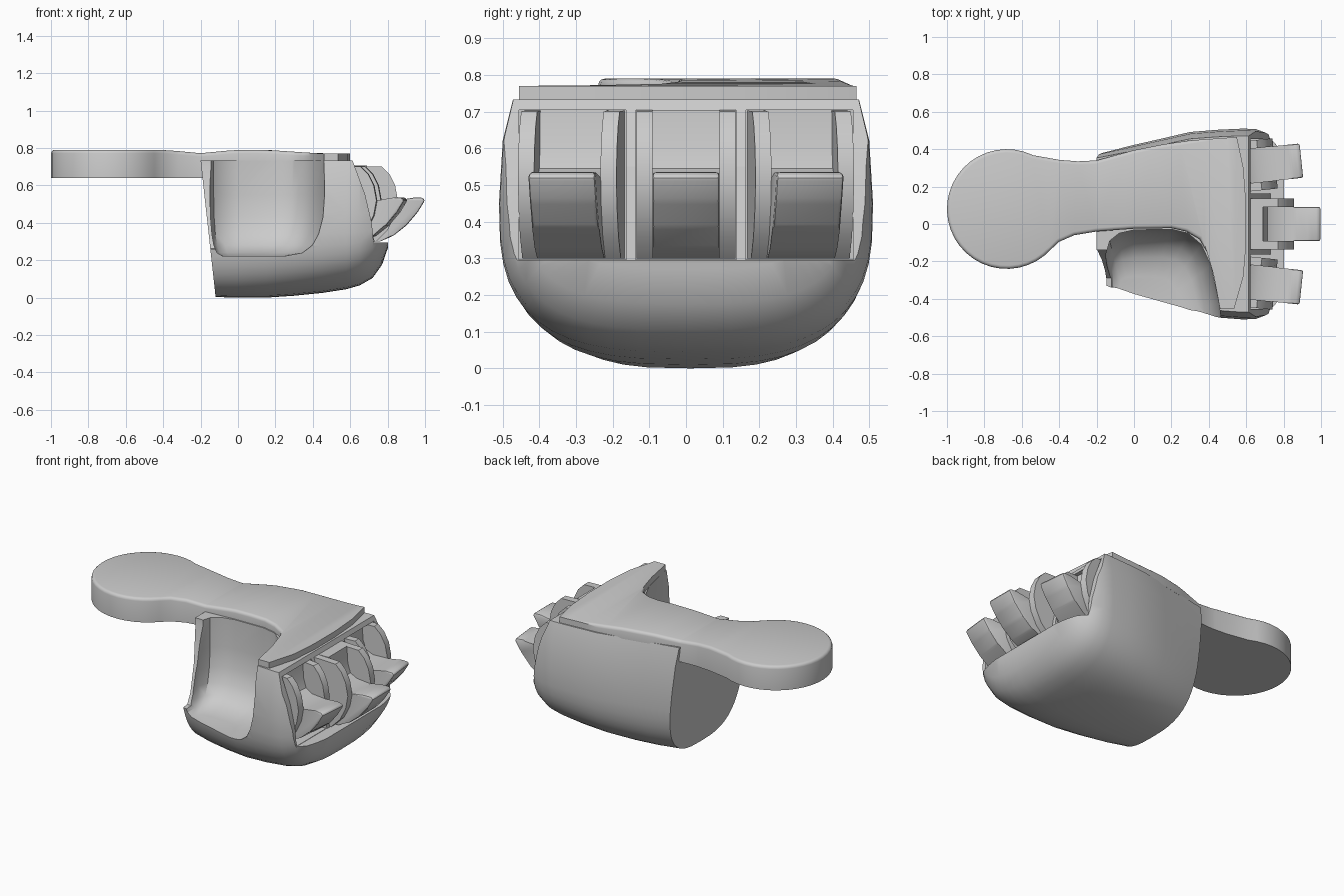
import bpy, bmesh, math
from mathutils import Vector, Matrix

if "Cube" in bpy.data.objects:
    bpy.data.objects.remove(bpy.data.objects["Cube"])

grey = bpy.data.materials.new("plain_grey")
grey.use_nodes = True
grey.diffuse_color = (0.6, 0.6, 0.6, 1)
grey.node_tree.nodes["Principled BSDF"].inputs["Base Color"].default_value = (0.6, 0.6, 0.6, 1)


def finish(bm, name):
    bmesh.ops.recalc_face_normals(bm, faces=bm.faces)
    mesh = bpy.data.meshes.new(name)
    bm.to_mesh(mesh)
    bm.free()
    mesh.materials.append(grey)
    obj = bpy.data.objects.new(name, mesh)
    bpy.context.collection.objects.link(obj)
    return obj


def loft(sections):
    """Skin a list of matching closed sections and cap both ends."""
    bm = bmesh.new()
    rings = [[bm.verts.new(p) for p in sec] for sec in sections]
    for r, q in zip(rings, rings[1:]):
        for j in range(len(r)):
            k = (j + 1) % len(r)
            bm.faces.new((r[j], r[k], q[k], q[j]))
    bm.faces.new(rings[0])
    bm.faces.new(rings[-1])
    bmesh.ops.recalc_face_normals(bm, faces=bm.faces)
    return bm


def prism(pts, lo, hi, axis):
    """Extrude an outline given in the other two axes, in alphabetical order."""
    place = {"x": lambda p, h: (h, p[0], p[1]),
             "y": lambda p, h: (p[0], h, p[1]),
             "z": lambda p, h: (p[0], p[1], h)}[axis]
    return loft([[place(p, h) for p in pts] for h in (lo, hi)])


def bevel(bm, test, width, segments):
    edges = [e for e in bm.edges if all(test(v.co) for v in e.verts)]
    bmesh.ops.bevel(bm, geom=edges, offset=width, segments=segments, profile=0.5,
                    affect="EDGES", clamp_overlap=True)


def cut(obj, cutter):
    cutter.hide_render = True
    mod = obj.modifiers.new("cut", "BOOLEAN")
    mod.operation, mod.solver, mod.object = "DIFFERENCE", "EXACT", cutter
    bpy.context.view_layer.objects.active = obj
    bpy.ops.object.modifier_apply(modifier=mod.name)
    bpy.data.objects.remove(cutter)


def smooth(obj, degrees=35):
    bpy.ops.object.select_all(action="DESELECT")
    obj.select_set(True)
    bpy.context.view_layer.objects.active = obj
    bpy.ops.object.shade_smooth_by_angle(angle=math.radians(degrees))


def box(x0, x1, y0, y1, z0, z1):
    return prism([(x0, y0), (x1, y0), (x1, y1), (x0, y1)], z0, z1, "z")


# Body shell: rounded U sections lofted along x (x, half width, y shift, bottom)
stations = [(-.2, .36, .02, .003), (0, .408, .015, 0), (.15, .447, .01, 0),
            (.3, .487, .005, .01), (.45, .502, .002, .025), (.58, .51, 0, .045),
            (.65, .508, 0, .065), (.72, .482, 0, .105), (.77, .44, 0, .175), (.803, .37, 0, .27)]
MID, TOP, STEPS = .45, .733, 24
sections = []
for x, w, shift, low in stations:
    sec = [(-.925 * w, TOP), (-.98 * w, .62)]
    for k in range(STEPS + 1):
        a = math.pi * k / STEPS
        c, s = -math.cos(a), math.sin(a)
        sec.append((math.copysign(abs(c) ** (2 / 3), c) * w, MID - (MID - low) * abs(s) ** (2 / 3)))
    sec += [(.98 * w, .62), (.925 * w, TOP)]
    slant = .11 if x < -.1 else 0
    sections.append([(x + slant * (TOP - z), y + shift, z) for y, z in sec])
body = finish(loft(sections), "body")

# Leaning front face above the lower lip
lean = [(.61, .9), (.61, .74), (.68, .55), (.715, .4), (.725, .295), (1.1, .295), (1.1, .9)]
cut(body, finish(prism(lean, -.7, .7, "y"), "front_cutter"))
# Window that holds the buttons
cut(body, finish(box(.56, 1.1, -.455, .455, .297, .705), "window_cutter"))
# Scooped side pocket, narrowing towards its floor
scoop = [(-.15, -.8), (.5, -.8), (.455, -.43), (.41, -.22), (.36, -.11), (.29, -.05),
         (.2, -.028), (0, -.032), (-.08, -.05), (-.13, -.09), (-.15, -.16)]
levels = [(.222, .55), (.24, .75), (.28, .86), (.34, .93), (.43, .98), (.55, 1), (1, 1)]
cut(body, finish(loft([[(x * s, -.45 + (y + .45) * s ** 1.5, z) for x, y in scoop]
                       for z, s in levels]), "scoop_cutter"))
# Back rim of the pocket recedes as it rises
rim = [(-.13, .9), (-.14, .7), (-.19, .48), (-.25, .32), (-.29, .262), (-.6, .245), (-.6, .9)]
cut(body, finish(prism(rim, -.3, -.05, "x"), "rim_cutter"))
smooth(body)

# Top plate: round paddle, neck and wide cross bar in one outline
outline = [(-.2, .34), (0, .395), (.15, .425), (.3, .447), (.55, .465), (.585, .3), (.6, .1),
           (.6, -.1), (.585, -.28), (.535, -.455), (.46, -.455), (.425, -.27), (.39, -.15),
           (.35, -.08), (.28, -.04), (.2, -.022), (0, -.025), (-.2, -.04), (-.32, -.06),
           (-.4, -.095)]
for k in range(29):
    a = math.radians(-42 - k * (360 - 84 - 22) / 28)
    outline.append((-.68 + .32 * math.cos(a), .08 + .32 * math.sin(a)))
outline += [(-.4, .343), (-.3, .335)]
bm = prism(outline, .64, .79, "z")
bevel(bm, lambda c: c.z > .7 and c.x < .4, .022, 3)
for x in (-.45, -.32, -.2, -.05, .1, .25, .38, .5):
    bmesh.ops.bisect_plane(bm, geom=bm.verts[:] + bm.edges[:] + bm.faces[:],
                           plane_co=(x, 0, 0), plane_no=(1, 0, 0))
for v in bm.verts:
    if v.co.z > .7:
        dip = .018 * math.exp(-((v.co.x + .2) / .12) ** 2)
        fall = .02 * min(1, max(0, (v.co.x - .15) / .3))
        v.co.z -= dip + fall
plate = finish(bm, "top_plate")
cut(plate, finish(box(-.17, 1, -1, 1, .5, .725), "plate_cutter"))
smooth(plate)

# Finger buttons: a hooked cap between two rounded cheeks
cap = [(.57, .3), (.76, .3), (.83, .33), (.9, .385), (.96, .455), (1, .52), (.985, .535),
       (.94, .535), (.86, .52), (.76, .522), (.715, .545), (.697, .6), (.69, .705), (.57, .705)]
cheek = [(.57, .3), (.74, .3), (.8, .36), (.84, .44), (.855, .52), (.84, .6), (.81, .66),
         (.77, .7), (.57, .705)]


def button(label, y, back, turn):
    pivot = Vector((.62, y, 0))
    place = Matrix.Translation(pivot) @ Matrix.Rotation(math.radians(turn), 4, "Z")
    pieces = [("cap", cap, 0, .092), ("cheek_a", cheek, -.113, .022), ("cheek_b", cheek, .113, .022)]
    for part, shape, mid, half in pieces:
        pts = [(px - .62 - back, pz) for px, pz in shape]
        bm = prism(pts, mid - half, mid + half, "y")
        if part == "cap":
            bevel(bm, lambda c: c.x > .15, .012, 2)
        bm.transform(place)
        smooth(finish(bm, label + "_button_" + part))


button("middle", 0, 0, 0)
for label, side in (("left", 1), ("right", -1)):
    button(label, side * .31, .1, side * 6)
    # Divider between neighbouring buttons
    y = side * .15
    bar = [(.5, .296), (.73, .296), (.715, .4), (.68, .55), (.62, .706), (.5, .706)]
    finish(prism(bar, y - .013, y + .013, "y"), label + "_divider")
